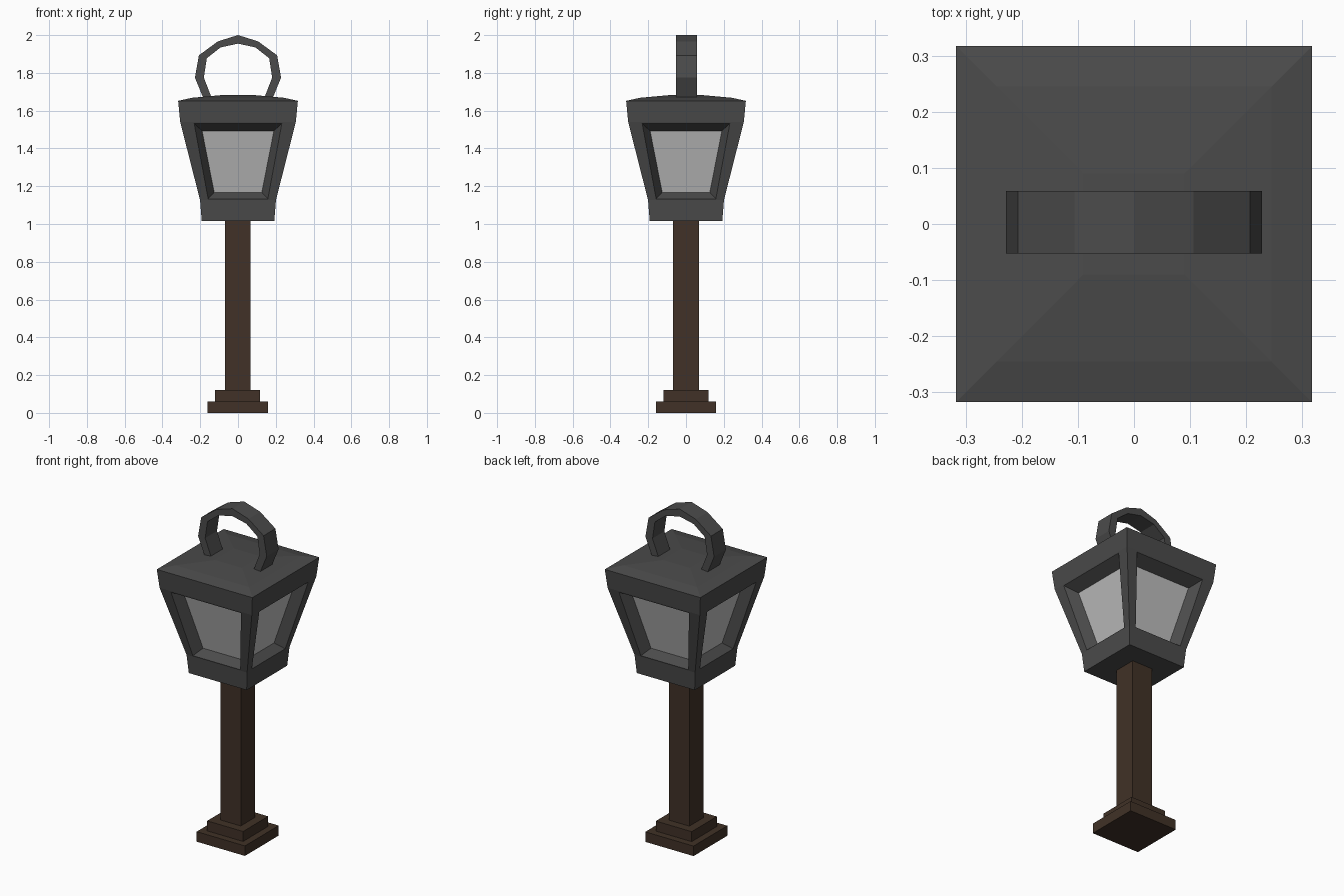
import bpy, bmesh
from math import pi
from mathutils import Matrix, Vector

cube = bpy.data.objects.get("Cube")
if cube:
    bpy.data.objects.remove(cube)


def material(name, rgb):
    m = bpy.data.materials.new(name)
    m.use_nodes = True
    color = (*rgb, 1)
    m.diffuse_color = color
    m.node_tree.nodes["Principled BSDF"].inputs["Base Color"].default_value = color
    return m


iron = material("dark iron", (0.07, 0.07, 0.07))
wood = material("dark wood", (0.052, 0.031, 0.02))
glass = material("frosted glass", (0.52, 0.52, 0.52))


def finish(name, bm, *mats):
    bmesh.ops.remove_doubles(bm, verts=bm.verts, dist=0.0005)
    bmesh.ops.recalc_face_normals(bm, faces=bm.faces)
    mesh = bpy.data.meshes.new(name)
    bm.to_mesh(mesh)
    bm.free()
    for m in mats:
        mesh.materials.append(m)
    obj = bpy.data.objects.new(name, mesh)
    bpy.context.collection.objects.link(obj)
    return obj


def block(name, half, low, high):
    bm = bmesh.new()
    size = Matrix.Diagonal((half * 2, half * 2, high - low, 1))
    place = Matrix.Translation((-0.002, 0, (low + high) / 2))
    bmesh.ops.create_cube(bm, size=1, matrix=place @ size)
    return finish(name, bm, wood)


# Stepped foot and post
block("lower_plinth", 0.16, 0, 0.06)
block("upper_plinth", 0.119, 0.06, 0.12)
block("post", 0.068, 0.12, 1.02)

# Lantern housing: square rings (half width, height), glazed middle band
rings = [(0.192, 1.016), (0.201, 1.127), (0.306, 1.54), (0.317, 1.652),
         (0.245, 1.668), (0.09, 1.682)]
GLAZED = 1
opening = [(0.158, 1.133), (0.232, 1.532)]
pane = [(0.126, 1.167), (0.19, 1.493)]
RECESS = 0.06


def wall_y(z):
    (a, low), (b, high) = rings[GLAZED:GLAZED + 2]
    return -(a + (b - a) * (z - low) / (high - low))


def loop(pair, depth=0):
    """Four corners of a trapezoid lying parallel to the sloped wall."""
    (a, low), (b, high) = pair
    yl, yh = wall_y(low) + depth, wall_y(high) + depth
    return [Vector(p) for p in ((-a, yl, low), (a, yl, low), (b, yh, high), (-b, yh, high))]


bm = bmesh.new()


def add_face(points, turn, mat=0):
    f = bm.faces.new([bm.verts.new(turn @ p) for p in points])
    f.material_index = mat


def bridge(outer, inner, turn):
    for k in range(4):
        n = (k + 1) % 4
        add_face((outer[k], outer[n], inner[n], inner[k]), turn)


for side in range(4):
    turn = Matrix.Rotation(side * pi / 2, 3, "Z")
    for i, ((a, low), (b, high)) in enumerate(zip(rings, rings[1:])):
        if i == GLAZED:
            edge, hole, back = loop(rings[i:i + 2]), loop(opening), loop(pane, RECESS)
            bridge(edge, hole, turn)
            bridge(hole, back, turn)
            add_face(back, turn, 1)
        else:
            add_face([Vector(p) for p in ((-a, -a, low), (a, -a, low),
                                          (b, -b, high), (-b, -b, high))], turn)
for half, z in (rings[0], rings[-1]):
    add_face([Vector((x * half, y * half, z)) for x, y in
              ((-1, -1), (1, -1), (1, 1), (-1, 1))], Matrix.Identity(3))
finish("lantern_housing", bm, iron, glass)

# Carrying handle: half arch mirrored, extruded front to back
outer = [(0.185, 1.67), (0.228, 1.775), (0.207, 1.893), (0.106, 1.967), (0, 2.0)]
inner = [(0.14, 1.67), (0.181, 1.775), (0.165, 1.878), (0.092, 1.935), (0, 1.955)]


def arch(half):
    return half + [(-x, z) for x, z in reversed(half[:-1])]


bm = bmesh.new()
outer, inner = arch(outer), arch(inner)
for k in range(len(outer) - 1):
    quad = (outer[k], outer[k + 1], inner[k + 1], inner[k])
    bm.faces.new([bm.verts.new((x, -0.053, z)) for x, z in quad])
bmesh.ops.remove_doubles(bm, verts=bm.verts, dist=0.0005)
ext = bmesh.ops.extrude_face_region(bm, geom=bm.faces[:], use_keep_orig=True)
moved = [g for g in ext["geom"] if isinstance(g, bmesh.types.BMVert)]
bmesh.ops.translate(bm, verts=moved, vec=(0, 0.112, 0))
finish("handle", bm, iron)
